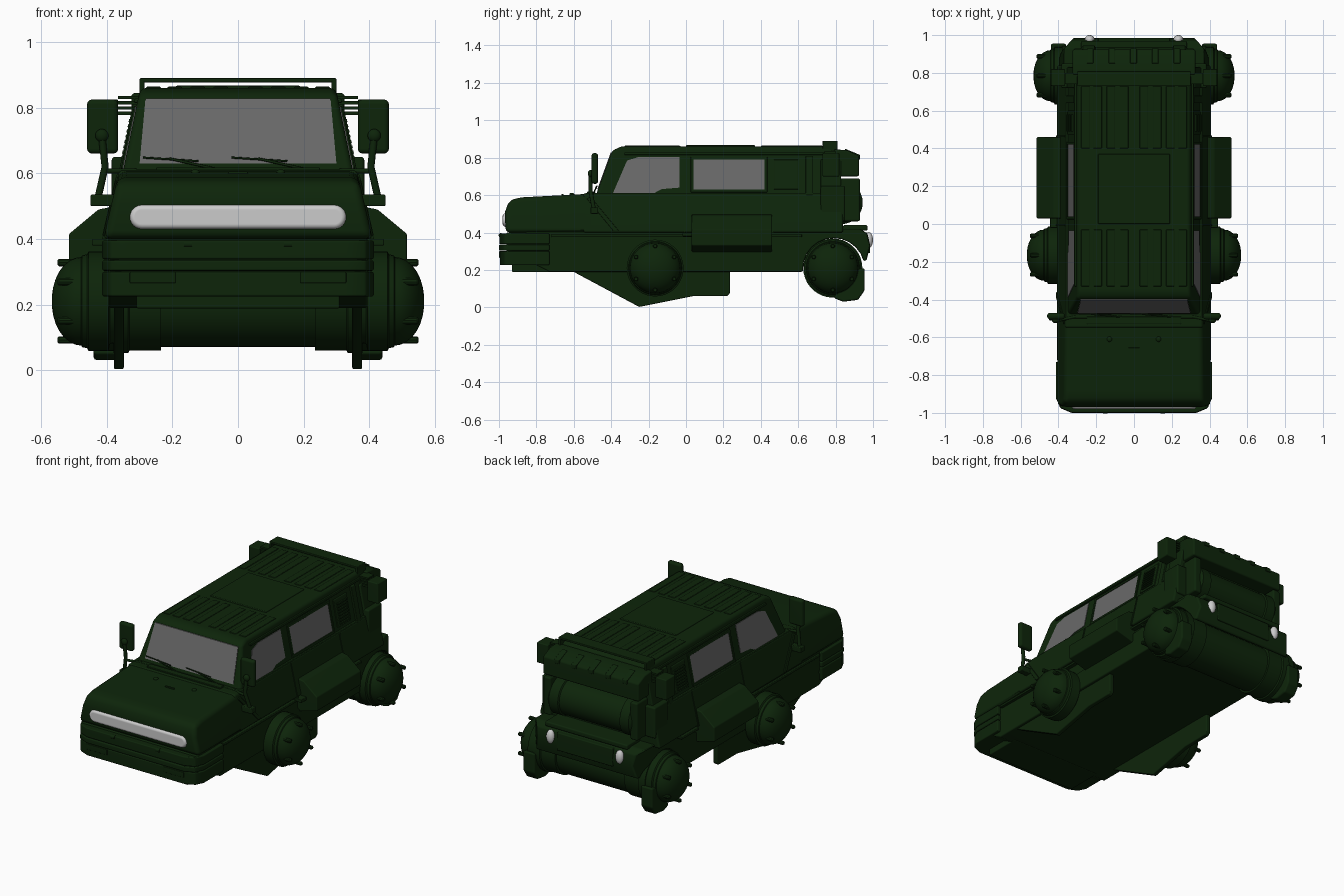
import bpy, bmesh, math
from mathutils import Vector

if "Cube" in bpy.data.objects:
    bpy.data.objects.remove(bpy.data.objects["Cube"])


def mat(name, c):
    m = bpy.data.materials.new(name)
    m.diffuse_color = (*c, 1)
    m.use_nodes = True
    m.node_tree.nodes["Principled BSDF"].inputs["Base Color"].default_value = m.diffuse_color
    return m


GREEN = mat("dark_green", (0.004, 0.018, 0.003))
GLASS = mat("grey_glass", (0.14, 0.14, 0.14))
LAMP = mat("pale_lamp", (0.8, 0.8, 0.8))


def finish(name, bm, m=GREEN, bevel=0, mirror=False, seg=3):
    bmesh.ops.recalc_face_normals(bm, faces=bm.faces)
    if bevel:
        es = [e for e in bm.edges if len(e.link_faces) == 2 and e.calc_face_angle(0) > 0.5]
        bmesh.ops.bevel(bm, geom=es, offset=bevel, segments=seg, profile=0.5,
                        affect='EDGES', clamp_overlap=True)
    me = bpy.data.meshes.new(name)
    bm.to_mesh(me)
    bm.free()
    for p in me.polygons:
        p.use_smooth = True
    me.set_sharp_from_angle(angle=math.radians(35))
    me.materials.append(m)
    ob = bpy.data.objects.new(name, me)
    bpy.context.collection.objects.link(ob)
    if mirror:
        ob.modifiers.new("mirror", 'MIRROR')
    if bevel:
        ob.modifiers.new("normals", 'WEIGHTED_NORMAL').keep_sharp = True
    return ob


def bridge(bm, a, b):
    n = len(a)
    for i in range(n):
        bm.faces.new((a[i], a[(i + 1) % n], b[(i + 1) % n], b[i]))
    bm.faces.new(a)
    bm.faces.new(b[::-1])


# side profile (y, z) stretched across x; half width varies linearly with z
def prism(name, pts, lo, hi=None, m=GREEN, bevel=0.012, grow=0):
    hi = hi or (lo[0] + 1, lo[1])
    w = lambda z: lo[1] + (hi[1] - lo[1]) * (z - lo[0]) / (hi[0] - lo[0]) + grow
    bm = bmesh.new()
    bridge(bm, *[[bm.verts.new((s * w(z), y, z)) for y, z in pts] for s in (-1, 1)])
    return finish(name, bm, m, bevel)


# side profile (y, z) between two x values, mirrored
def plate(name, pts, x0, x1, bevel=0.006, mirror=True, m=GREEN):
    bm = bmesh.new()
    bridge(bm, *[[bm.verts.new((x, y, z)) for y, z in pts] for x in (x0, x1)])
    return finish(name, bm, m, bevel, mirror)


def rect(y0, y1, z0, z1):
    return [(y0, z0), (y1, z0), (y1, z1), (y0, z1)]


def box(name, x0, x1, y0, y1, z0, z1, bevel=0.006, mirror=False):
    return plate(name, rect(y0, y1, z0, z1), x0, x1, bevel, mirror)


# front section (x, z) between two y values, mirrored
def long_bar(name, pts, y0, y1, bevel=0.006):
    bm = bmesh.new()
    bridge(bm, *[[bm.verts.new((x, y, z)) for x, z in pts] for y in (y0, y1)])
    return finish(name, bm, GREEN, bevel, True)


# (x, radius) profile turned about an axis along x
def lathe(name, prof, cy, cz, mirror=True, n=36):
    bm = bmesh.new()
    rings = [[bm.verts.new((x, cy + r * math.cos(k * math.tau / n), cz + r * math.sin(k * math.tau / n)))
              for k in range(n)] for x, r in prof]
    for a, b in zip(rings, rings[1:]):
        for i in range(n):
            bm.faces.new((a[i], a[(i + 1) % n], b[(i + 1) % n], b[i]))
    bm.faces.new(rings[0])
    bm.faces.new(rings[-1])
    return finish(name, bm, GREEN, 0, mirror)


def ball(name, c, s, m, mirror=True):
    bm = bmesh.new()
    bmesh.ops.create_uvsphere(bm, u_segments=24, v_segments=14, radius=1)
    for v in bm.verts:
        v.co = Vector(c) + Vector((v.co.x * s[0], v.co.y * s[1], v.co.z * s[2]))
    return finish(name, bm, m, 0, mirror)


def tube(name, pts, r, mirror=True):
    cu = bpy.data.curves.new(name, 'CURVE')
    cu.dimensions = '3D'
    cu.bevel_depth, cu.bevel_resolution, cu.use_fill_caps = r, 2, True
    sp = cu.splines.new('POLY')
    sp.points.add(len(pts) - 1)
    for p, co in zip(sp.points, pts):
        p.co = (*co, 1)
    cu.materials.append(GREEN)
    ob = bpy.data.objects.new(name, cu)
    bpy.context.collection.objects.link(ob)
    if mirror:
        ob.modifiers.new("mirror", 'MIRROR')


LOW, HIGH = (0.40, 0.41), (0.61, 0.362)     # shoulder taper
SILL, ROOF = (0.60, 0.352), (0.86, 0.298)   # cabin taper

# lower hull with rear wheel arch, tail corners drawn in
arch = [(0.79 - 0.165 * math.cos(math.radians(a)), 0.205 + 0.165 * math.sin(math.radians(a)))
        for a in range(0, 166, 15)]
hull = prism("lower_hull", [(-0.96, 0.40), (-0.96, 0.24), (-0.80, 0.225), (-0.73, 0.19), (0.625, 0.19)] + arch
             + [(0.965, 0.25), (0.985, 0.33), (0.97, 0.395), (0.93, 0.42), (0, 0.42)], (0.2, 0.395), bevel=0.01)
for v in hull.data.vertices:
    v.co.x *= 1 - 2.2 * max(0, v.co.y - 0.90)
prism("mid_body", rect(-0.55, 0.84, 0.40, 0.61), LOW, HIGH)
prism("hood", [(-0.965, 0.40), (-0.968, 0.51), (-0.945, 0.572), (-0.88, 0.588), (-0.50, 0.608),
               (-0.48, 0.40)], LOW, HIGH, bevel=0.025)
prism("cabin", [(-0.485, 0.59), (-0.395, 0.838), (-0.345, 0.86), (0.77, 0.86), (0.80, 0.83), (0.82, 0.59)],
      SILL, ROOF, bevel=0.018)
prism("sill_ledge", rect(-0.50, 0.82, 0.598, 0.612), (0.6, 0.362), bevel=0.004)

# front bumper, stacked bars and intake
for z0, z1, y0 in [(0.225, 0.30, -0.995), (0.303, 0.335, -1.0), (0.338, 0.395, -0.998)]:
    bm = bmesh.new()
    o = [(-0.33, y0), (0.33, y0), (0.39, y0 + 0.025), (0.414, -0.92), (0.414, -0.73),
         (-0.414, -0.73), (-0.414, -0.92), (-0.39, y0 + 0.025)]
    bridge(bm, *[[bm.verts.new((x, y, z)) for x, y in o] for z in (z0, z1)])
    finish("bumper_bar", bm, GREEN, 0.006)
box("lower_intake", -0.31, 0.31, -0.93, -0.70, 0.188, 0.24)
box("bumper_slot", 0.19, 0.33, -1.0, -0.97, 0.265, 0.30, 0.004, True)
lathe("tow_button", [(0.14, 0.012), (0.165, 0.012)], -0.99, 0.385, n=12)

# front light strip
bm = bmesh.new()
cap = [(s * (0.293 + 0.037 * math.cos(t)), 0.467 + s * 0.037 * math.sin(t))
       for s in (1, -1) for t in [math.radians(a) for a in range(-90, 91, 15)]]
bridge(bm, *[[bm.verts.new((x, y, z)) for x, z in cap] for y in (-0.98, -0.95)])
finish("light_strip", bm, LAMP, 0.016)

# glass
prism("front_side_windows", [(-0.395, 0.60), (-0.315, 0.785), (-0.25, 0.805), (-0.035, 0.805), (-0.035, 0.64),
                             (-0.13, 0.632), (-0.19, 0.60)], SILL, ROOF, GLASS, 0, 0.003)
prism("rear_side_windows", rect(0.04, 0.42, 0.63, 0.79), SILL, ROOF, GLASS, 0, 0.003)
wy = lambda z: -0.489 + (z - 0.59) * 0.363
bm = bmesh.new()
ws = [(-0.30, 0.63), (0.30, 0.63), (0.282, 0.828), (-0.282, 0.828)]
bridge(bm, *[[bm.verts.new((x, wy(z) + d, z)) for x, z in ws] for d in (0, 0.02)])
finish("windshield", bm, GLASS)

# wipers, hood fittings
for dx in (-0.29, -0.02):
    tube("wiper_blade", [(dx, wy(0.648) - 0.008, 0.648), (dx + 0.17, wy(0.637) - 0.008, 0.637)], 0.003, False)
    tube("wiper_arm", [(dx + 0.08, wy(0.645) - 0.01, 0.645), (dx + 0.26, wy(0.605) - 0.012, 0.605)], 0.004, False)
ball("hood_nozzle", (0.13, -0.61, 0.603), (0.014, 0.014, 0.009), GREEN)
box("hood_slot", -0.03, 0.03, -0.665, -0.655, 0.597, 0.607, 0.002)
box("cowl_vent", -0.25, 0.25, -0.53, -0.49, 0.60, 0.618, 0.004)

# window frames and side trim
for z0, z1 in ((0.615, 0.63), (0.79, 0.805)):
    prism("window_frame", rect(0.025, 0.435, z0, z1), SILL, ROOF, bevel=0.002, grow=0.008)
for y in (0.025, 0.42):
    prism("window_frame_post", rect(y, y + 0.015, 0.615, 0.805), SILL, ROOF, bevel=0.002, grow=0.008)
for y in (-0.01, 0.46):
    prism("door_seam", rect(y, y + 0.008, 0.40, 0.60), LOW, HIGH, bevel=0, grow=0.004)
prism("fender_brace", [(-0.53, 0.58), (-0.51, 0.59), (-0.36, 0.41), (-0.39, 0.41)], LOW, HIGH, bevel=0.003, grow=0.006)
prism("belt_trim", rect(-0.72, 0.62, 0.375, 0.39), (0.4, 0.408), bevel=0.004)
prism("roof_gutter", rect(-0.33, 0.76, 0.815, 0.828), SILL, ROOF, bevel=0.003, grow=0.01)

# roof hatch and ribs
box("roof_hatch", -0.19, 0.19, 0.0, 0.37, 0.85, 0.867, 0.005)
for x in (0.03, 0.10, 0.17, 0.235):
    for y0, y1 in ((-0.33, -0.03), (0.40, 0.73)):
        box("roof_rib", x, x + 0.045, y0, y1, 0.853, 0.864, 0.004, True)

# rear quarter vents and equipment
prism("vent_panel", rect(0.47, 0.60, 0.63, 0.79), SILL, ROOF, bevel=0.004, grow=0.006)
for i in range(8):
    z = 0.645 + i * 0.016
    prism("vent_slat", rect(0.49, 0.58, z, z + 0.008), SILL, ROOF, bevel=0, grow=0.014)
prism("rear_post", rect(0.64, 0.68, 0.60, 0.81), SILL, ROOF, bevel=0.004, grow=0.012)
prism("rear_corner_panel", rect(0.72, 0.83, 0.60, 0.79), SILL, ROOF, bevel=0.006, grow=0.012)
box("rear_locker", 0.30, 0.385, 0.72, 0.85, 0.46, 0.65, 0.01, True)
for i in range(4):
    box("cooling_fin", 0.30, 0.365, 0.74, 0.80, 0.778 + i * 0.016, 0.788 + i * 0.016, 0, True)

# roof arch bar
box("roof_arch_top", -0.30, 0.30, 0.73, 0.81, 0.877, 0.89, 0.004)
box("roof_arch_leg", 0.285, 0.30, 0.73, 0.81, 0.81, 0.885, 0.004, True)

# rear rail, barrel, tail
plate("rear_rail", [(0.79, 0.845), (0.86, 0.84), (0.925, 0.81), (0.925, 0.70), (0.79, 0.70)], -0.325, 0.325, 0.01, False)
for i in range(5):
    x = -0.25 + i * 0.115
    plate("rail_tab", [(0.85, 0.848), (0.93, 0.815), (0.93, 0.79), (0.85, 0.79)], x, x + 0.035, 0.004, False)
box("rail_end_box", 0.365, 0.44, 0.73, 0.82, 0.70, 0.825, 0.006, True)
lathe("rear_barrel", [(-0.29, 0.095), (-0.27, 0.115), (-0.21, 0.115), (-0.205, 0.107), (0.205, 0.107),
                      (0.21, 0.115), (0.27, 0.115), (0.29, 0.095)], 0.83, 0.56, False)
box("barrel_bracket", 0.27, 0.32, 0.80, 0.93, 0.46, 0.69, 0.01, True)
box("tail_step", -0.28, 0.28, 0.84, 0.97, 0.41, 0.44, 0.008)
box("tail_panel", -0.19, 0.19, 0.95, 0.985, 0.29, 0.40, 0.006)
ball("tail_lamp", (0.235, 0.977, 0.36), (0.026, 0.023, 0.042), LAMP)

# side fins under the hull and sponson boxes
plate("side_fin", [(-0.62, 0.20), (-0.25, 0.002), (0.04, 0.06), (0.22, 0.06), (0.235, 0.075), (0.235, 0.25),
                   (-0.60, 0.25)], 0.348, 0.378)
long_bar("sponson", [(0.37, 0.50), (0.425, 0.49), (0.515, 0.415), (0.515, 0.33), (0.37, 0.29)], 0.03, 0.46)
box("sponson_strap", 0.36, 0.445, -0.02, 0.28, 0.38, 0.40, 0.004, True)

# domed wheel pods, front and rear
for tag, d, cy in (("front", 0.0, -0.165), ("rear", -0.035, 0.785)):
    prof = [(0.36, 0.125), (0.39, 0.13), (0.395, 0.152), (0.455, 0.152), (0.46, 0.143), (0.475, 0.140)]
    prof += [(0.478 + 0.09 * math.sin(t), 0.135 * math.cos(t)) for t in [math.radians(a) for a in range(0, 85, 12)]]
    lathe(tag + "_pod", [(x + d, r) for x, r in prof], cy, 0.21)
    for k in range(6):
        a = math.radians(30 + 60 * k)
        lathe(tag + "_pod_bolt", [(0.45 + d, 0.012), (0.545 + d, 0.012), (0.55 + d, 0.008)],
              cy + 0.118 * math.cos(a), 0.21 + 0.118 * math.sin(a), n=10)
plate("rear_pod_guard", [(0.79, 0.05), (0.84, 0.03), (0.92, 0.04), (0.955, 0.09), (0.955, 0.21), (0.87, 0.20)],
      0.36, 0.44, 0.01)

# rear axle drum with collars
lathe("rear_axle_drum", [(-0.38, 0.135), (0.38, 0.135)], 0.785, 0.205, False)
lathe("axle_collar", [(0.235, 0.135), (0.235, 0.15), (0.33, 0.15), (0.335, 0.158), (0.38, 0.158), (0.38, 0.13)],
      0.785, 0.21)

# mirrors on bent arms
box("mirror", 0.365, 0.46, -0.505, -0.47, 0.66, 0.825, 0.015, True)
ball("mirror_joint", (0.415, -0.51, 0.715), (0.02, 0.015, 0.02), GREEN)
tube("mirror_arm", [(0.43, -0.49, 0.51), (0.405, -0.51, 0.62), (0.415, -0.51, 0.715)], 0.011)
tube("mirror_brace", [(0.31, -0.49, 0.607), (0.40, -0.51, 0.607)], 0.008)
box("mirror_foot", 0.36, 0.45, -0.51, -0.47, 0.50, 0.535, 0.005, True)
